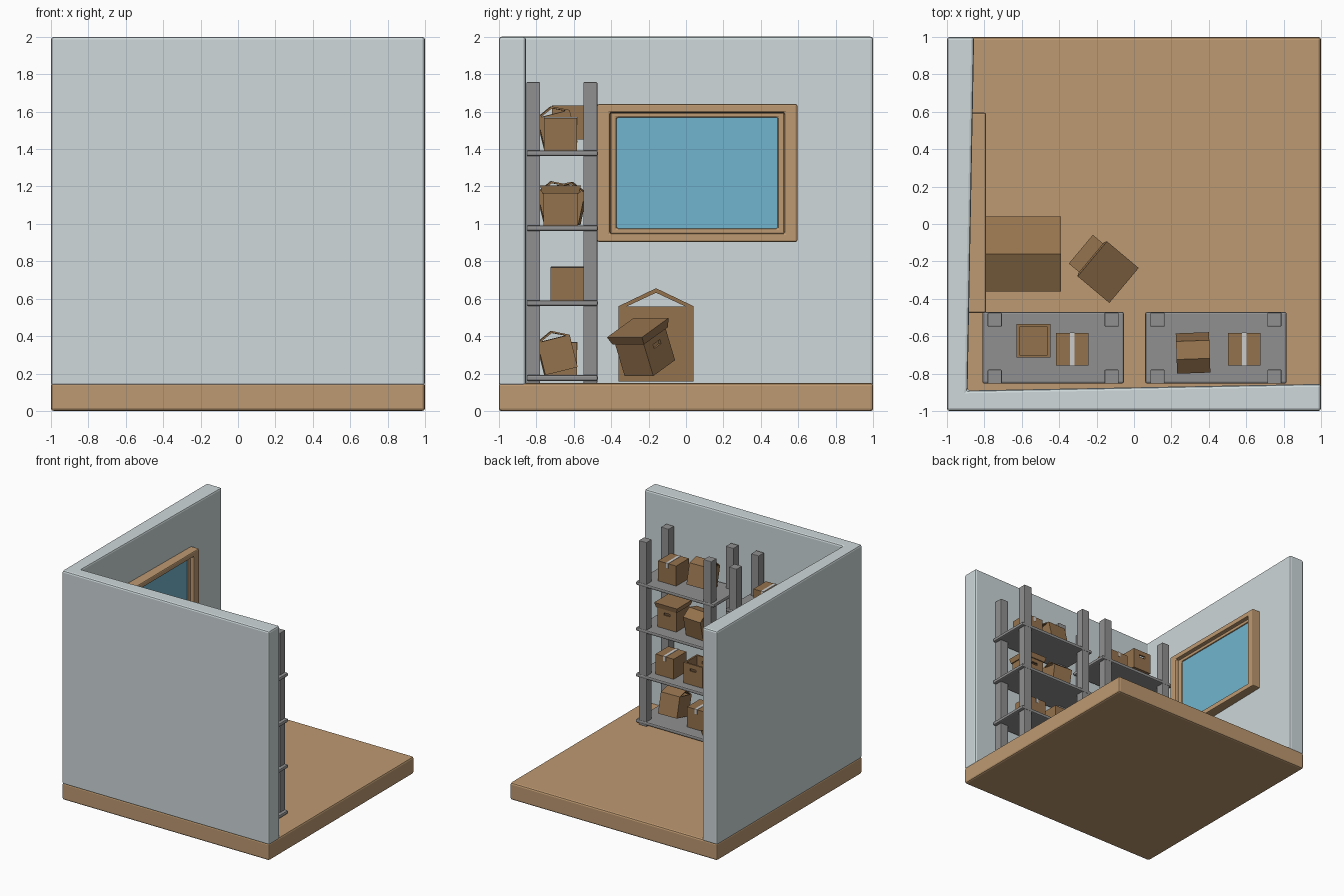
import bpy, bmesh
from math import radians
from mathutils import Matrix, Vector

if "Cube" in bpy.data.objects:
    bpy.data.objects.remove(bpy.data.objects["Cube"])


def material(name, rgb):
    m = bpy.data.materials.new(name)
    m.diffuse_color = (*rgb, 1)
    m.use_nodes = True
    m.node_tree.nodes["Principled BSDF"].inputs["Base Color"].default_value = m.diffuse_color
    return m


WOOD = material("wood", (0.51, 0.32, 0.165))
WALL = material("plaster", (0.62, 0.69, 0.70))
CARD = material("cardboard", (0.30, 0.17, 0.075))
STEEL = material("steel", (0.28, 0.28, 0.285))
GLASS = material("glass", (0.17, 0.46, 0.62))
TAPE = material("tape", (0.55, 0.55, 0.54))


def make(name, bm, mats, bevel=0.0, mat=None):
    bmesh.ops.recalc_face_normals(bm, faces=bm.faces)
    me = bpy.data.meshes.new(name)
    bm.to_mesh(me)
    bm.free()
    ob = bpy.data.objects.new(name, me)
    bpy.context.collection.objects.link(ob)
    for m in mats:
        me.materials.append(m)
    if mat:
        ob.matrix_world = mat
    if bevel:
        b = ob.modifiers.new("bevel", "BEVEL")
        b.width, b.segments, b.limit_method = bevel, 2, "ANGLE"
    return ob


def block(bm, x0, x1, y0, y1, z0, z1, slot=0):
    m = Matrix.Translation(((x0 + x1) / 2, (y0 + y1) / 2, (z0 + z1) / 2))
    m = m @ Matrix.Diagonal((x1 - x0, y1 - y0, z1 - z0, 1))
    r = bmesh.ops.create_cube(bm, size=1, matrix=m)
    for f in {f for v in r["verts"] for f in v.link_faces}:
        f.material_index = slot


# Floor
bm = bmesh.new()
block(bm, -1, 1, -1, 1, 0, 0.15)
make("floor", bm, [WOOD], 0.015)

# L-shaped wall, slightly thinner towards the corner
bm = bmesh.new()
plan = [(-1, -1), (1, -1), (1, -.855), (-.89, -.89), (-.855, 1), (-1, 1)]
base = bm.faces.new([bm.verts.new((x, y, 0.135)) for x, y in plan])
ext = bmesh.ops.extrude_face_region(bm, geom=[base])["geom"]
bmesh.ops.translate(bm, vec=(0, 0, 1.865),
                    verts=[g for g in ext if isinstance(g, bmesh.types.BMVert)])
make("walls", bm, [WALL], 0.015)

# Window frame as stepped rings, with glass
bm = bmesh.new()
rings = []
for x, hy, hz in [(-.99, .535, .368), (-.79, .535, .368), (-.79, .465, .323),
                  (-.825, .465, .323), (-.825, .43, .297), (-.845, .43, .297)]:
    rings.append([bm.verts.new((x, .06 + hy * a, 1.272 + hz * b))
                  for a, b in ((-1, -1), (1, -1), (1, 1), (-1, 1))])
for a, b in zip(rings, rings[1:]):
    for i in range(4):
        j = (i + 1) % 4
        bm.faces.new((a[i], a[j], b[j], b[i]))
bm.faces.new(rings[0])
bm.faces.new(rings[-1])
make("window_frame", bm, [WOOD], 0.014)
bm = bmesh.new()
block(bm, -.86, -.835, -.37, .49, .975, 1.569)
make("window_glass", bm, [GLASS])


# Shelf units: four posts and four plates
def shelf_unit(cx, tag):
    bm = bmesh.new()
    for px in (-.3125, .3125):
        for py in (-.816, -.511):
            block(bm, cx + px - .0375, cx + px + .0375, py - .037, py + .037, .15, 1.757)
    make("shelf_posts_" + tag, bm, [STEEL], 0.004)
    bm = bmesh.new()
    for i in range(4):
        z = .162 + .4 * i
        block(bm, cx - .378, cx + .378, -.853, -.47, z, z + .03)
    make("shelf_plates_" + tag, bm, [STEEL], 0.01)


shelf_unit(-.432, "left")
shelf_unit(.438, "right")


# Cardboard boxes, base centred on the local origin
def walls(bm, s, h, t, handle):
    r = s / 2
    block(bm, -r, r, -r, r, 0, t)
    for k in (-1, 1):
        xs = sorted((k * r, k * (r - t)))
        ys = sorted((k * r, k * (r - t)))
        block(bm, *xs, -r, r, t, h)
        if not handle:
            block(bm, -r + t, r - t, *ys, t, h)
            continue
        w, lo, hi = .16 * s, .66 * h, .78 * h
        block(bm, -r + t, r - t, *ys, t, lo)
        block(bm, -r + t, r - t, *ys, hi, h)
        block(bm, -r + t, -w, *ys, lo, hi)
        block(bm, w, r - t, *ys, lo, hi)


def place(loc, rz=0, rx=0, ry=0):
    return (Matrix.Translation(loc) @ Matrix.Rotation(radians(rz), 4, "Z")
            @ Matrix.Rotation(radians(ry), 4, "Y") @ Matrix.Rotation(radians(rx), 4, "X"))


def open_box(mat, s=.18):
    bm = bmesh.new()
    walls(bm, s, s, .08 * s, True)
    make("open_box", bm, [CARD], 0, mat)


def taped_box(mat, s=.175):
    bm = bmesh.new()
    r = s / 2
    block(bm, -r, r, -r, r, 0, s)
    block(bm, -.012, .012, -r - .002, r + .002, s - .04, s + .003, 1)
    make("taped_box", bm, [CARD, TAPE], 0, mat)


def lidded_box(mat, s=.18):
    bm = bmesh.new()
    walls(bm, s, s * .98, .08 * s, True)
    r = s * .61
    block(bm, -r, r, -r, r, .95 * s, 1.19 * s)
    # Lid narrows towards its lower rim
    for v in bm.verts:
        if abs(v.co.x) > s * .55 and v.co.z < s:
            v.co.x *= .9
            v.co.y *= .9
    make("lidded_box", bm, [CARD], 0, mat)


def gabled_box(mat, s=.18):
    bm = bmesh.new()
    walls(bm, s, s, .05 * s, False)
    r, t, p = s / 2, .06 * s, .24 * s
    for k in (-1, 1):
        prof = [(k * r, s), (0, s + p), (0, s + p - t), (k * (r - 1.9 * t), s)]
        a, b = [[bm.verts.new((x, y, z)) for y, z in prof] for x in (-r, r)]
        bm.faces.new(a)
        bm.faces.new(b)
        for i in range(4):
            j = (i + 1) % 4
            bm.faces.new((a[i], a[j], b[j], b[i]))
    make("gabled_box", bm, [CARD], 0, mat)


def tipped(x, z, rz=2):
    gabled_box(place((x, -.668, z + .022), rz, 14), .178)


# Boxes on the shelves, bottom to top
Z = [.192, .592, .992, 1.392]
tipped(.59, Z[0])
taped_box(place((.31, -.67, Z[0])))
taped_box(place((.59, -.635, Z[1])))
open_box(place((.31, -.63, Z[1])))
lidded_box(place((.59, -.67, Z[2])))
gabled_box(place((.31, -.655, Z[2] + .02), -4, -12), .175)
taped_box(place((.59, -.67, Z[3])))
tipped(.315, Z[3])

tipped(-.54, Z[0])
taped_box(place((-.33, -.67, Z[0])))
taped_box(place((-.33, -.635, Z[1])))
open_box(place((-.55, -.63, Z[1])))
lidded_box(place((-.31, -.67, Z[2])))
tipped(-.55, Z[2])
taped_box(place((-.33, -.67, Z[3])))
open_box(place((-.537, -.625, 1.452)))

# Boxes on the floor
gabled_box(place((-.59, -.16, .158)), .402)
lidded_box(place((-.215, -.193, .23), -40, 0, 25), .2)
